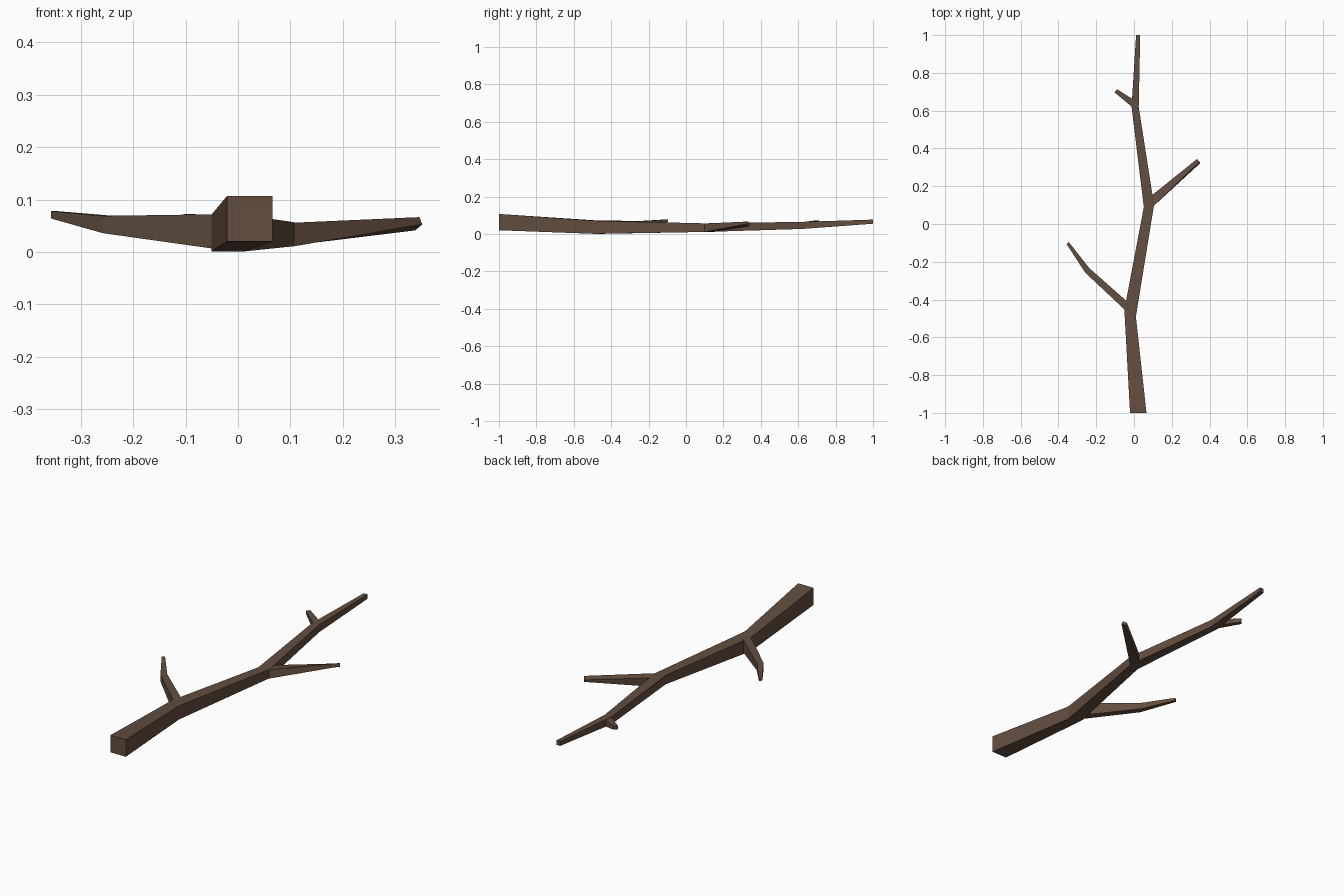
import bpy, bmesh, math
from mathutils import Vector

if "Cube" in bpy.data.objects:
    bpy.data.objects.remove(bpy.data.objects["Cube"])

bark = bpy.data.materials.new("brown bark")
bark.diffuse_color = (0.125, 0.076, 0.050, 1)
bark.use_nodes = True
bark.node_tree.nodes["Principled BSDF"].inputs["Base Color"].default_value = bark.diffuse_color


def limb(name, rings):
    """Tapered four-sided limb. Ring: left xy, right xy, bottom z, top z, roll in degrees."""
    bm = bmesh.new()
    loops = []
    for lx, ly, rx, ry, z0, z1, roll in rings:
        mid = Vector(((lx + rx) / 2, (ly + ry) / 2, (z0 + z1) / 2))
        side = Vector((rx - lx, ry - ly, 0)) / 2
        up = Vector((0, 0, (z1 - z0) / 2))
        c, s = math.cos(math.radians(roll)), math.sin(math.radians(roll))
        su, uu = side.normalized(), up.normalized()
        ring = []
        for a, b in ((-1, -1), (1, -1), (1, 1), (-1, 1)):
            x, z = a * side.length, b * up.length
            ring.append(bm.verts.new(mid + su * (x * c - z * s) + uu * (x * s + z * c)))
        loops.append(ring)
    for a, b in zip(loops, loops[1:]):
        for i in range(4):
            j = (i + 1) % 4
            bm.faces.new((a[i], a[j], b[j], b[i]))
    bm.faces.new(loops[0][::-1])
    bm.faces.new(loops[-1])
    bmesh.ops.recalc_face_normals(bm, faces=bm.faces)
    mesh = bpy.data.meshes.new(name)
    bm.to_mesh(mesh)
    bm.free()
    mesh.materials.append(bark)
    bpy.context.collection.objects.link(bpy.data.objects.new(name, mesh))


# crooked main stem
limb("main_stem", [
    (-0.021, -1.0, 0.066, -1.0, 0.020, 0.107, 0),
    (-0.051, -0.455, 0.010, -0.490, 0.001, 0.071, 0),
    (0.052, 0.090, 0.106, 0.100, 0.011, 0.057, 0),
    (-0.013, 0.620, 0.025, 0.620, 0.027, 0.065, 0),
    (0.011, 1.0, 0.033, 1.0, 0.055, 0.077, 0)])

# long bent branch on the left
limb("left_branch", [
    (-0.036, -0.468, -0.020, -0.425, 0.006, 0.070, 0),
    (-0.051, -0.452, -0.037, -0.410, 0.007, 0.072, 0),
    (-0.258, -0.258, -0.236, -0.234, 0.036, 0.069, 0),
    (-0.357, -0.106, -0.345, -0.096, 0.064, 0.078, 0)])

# straight, twisted branch on the right
limb("right_branch", [
    (0.075, 0.145, 0.090, 0.100, 0.012, 0.055, 0),
    (0.090, 0.148, 0.107, 0.098, 0.011, 0.056, 0),
    (0.335, 0.342, 0.350, 0.325, 0.046, 0.062, 30)])

# short twig near the tip
limb("small_twig", [
    (-0.003, 0.622, 0.010, 0.660, 0.030, 0.063, 0),
    (-0.013, 0.622, -0.004, 0.660, 0.030, 0.064, 0),
    (-0.103, 0.697, -0.090, 0.713, 0.055, 0.073, 0)])
